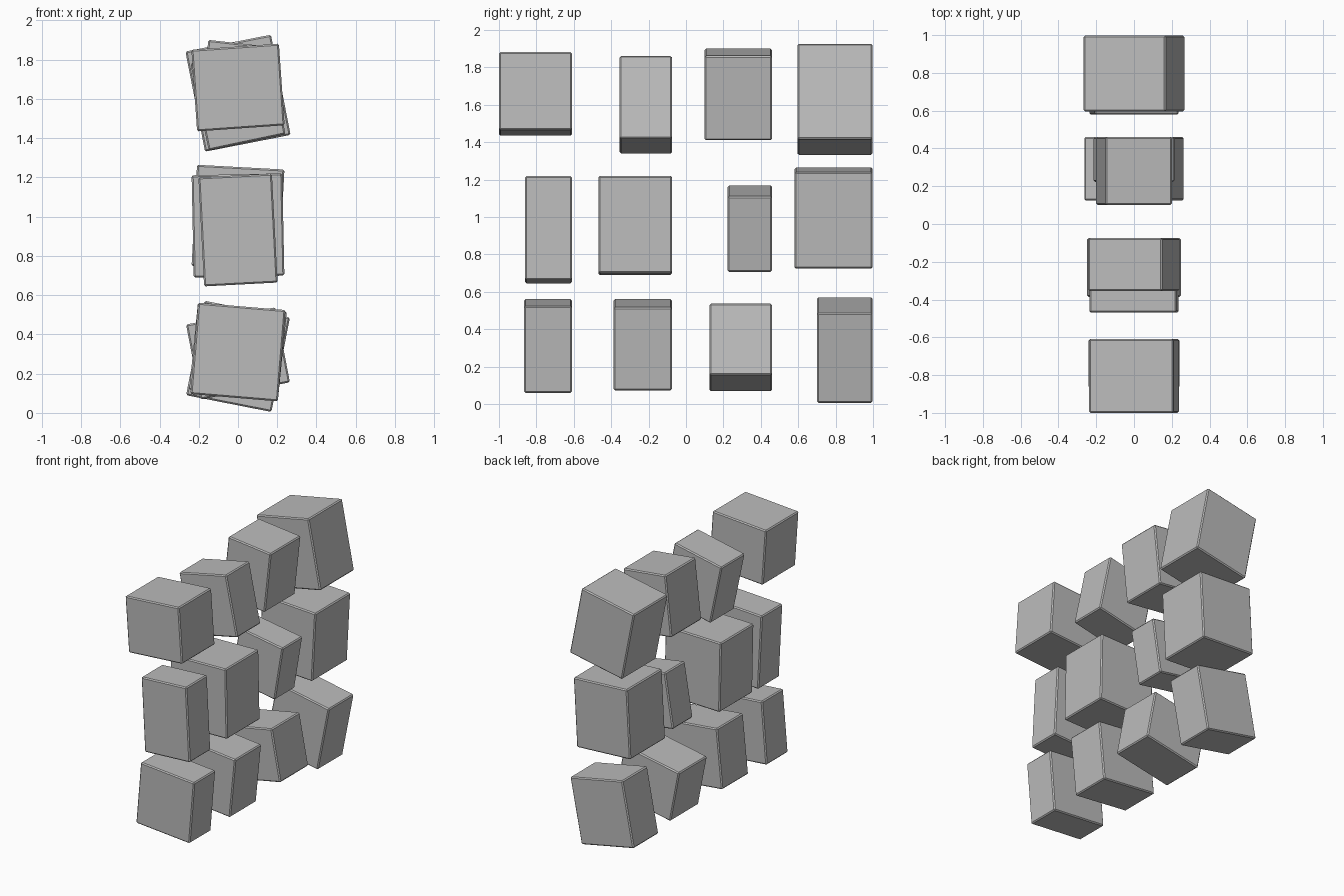
import bpy
from math import radians

cube = bpy.data.objects.get("Cube")
if cube:
    bpy.data.objects.remove(cube, do_unlink=True)

# Single grey material
stone = bpy.data.materials.new("stone_grey")
stone.use_nodes = True
grey = (0.5, 0.5, 0.5, 1)
stone.diffuse_color = grey
stone.node_tree.nodes["Principled BSDF"].inputs["Base Color"].default_value = grey


def block(name, y0, y1, z, width, height, tilt):
    """Chamfered block spanning y0..y1, centred at height z, tilted sideways."""
    bpy.ops.mesh.primitive_cube_add(size=1, location=(0, (y0 + y1) / 2, z))
    ob = bpy.context.object
    ob.name = name
    ob.scale = (width, y1 - y0, height)
    bpy.ops.object.transform_apply(location=False, rotation=False, scale=True)
    ob.rotation_euler.y = radians(tilt)
    bevel = ob.modifiers.new("chamfer", 'BEVEL')
    bevel.width = 0.008
    bevel.segments = 1
    ob.data.materials.append(stone)


# Courses of blocks, front to back: y0, y1, centre z, width, height, tilt
courses = {
    "bottom": [
        (-0.865, -0.61, 0.31, 0.447, 0.467, 4.8),
        (-0.387, -0.075, 0.317, 0.455, 0.447, 5.7),
        (0.125, 0.46, 0.303, 0.464, 0.389, -10.9),
        (0.70, 0.998, 0.288, 0.443, 0.49, 11.1),
    ],
    "middle": [
        (-0.86, -0.61, 0.932, 0.375, 0.556, -3),
        (-0.468, -0.075, 0.955, 0.462, 0.521, -1.2),
        (0.223, 0.46, 0.938, 0.368, 0.41, 9.4),
        (0.58, 0.998, 0.994, 0.446, 0.517, 3.1),
    ],
    "top": [
        (-1.0, -0.61, 1.658, 0.447, 0.417, -4),
        (-0.355, -0.075, 1.6, 0.40, 0.452, -11.9),
        (0.1, 0.46, 1.655, 0.354, 0.455, 6.3),
        (0.595, 0.998, 1.629, 0.444, 0.52, -11.1),
    ],
}
for course, rows in courses.items():
    for i, row in enumerate(rows, 1):
        block(f"{course}_block_{i}", *row)
